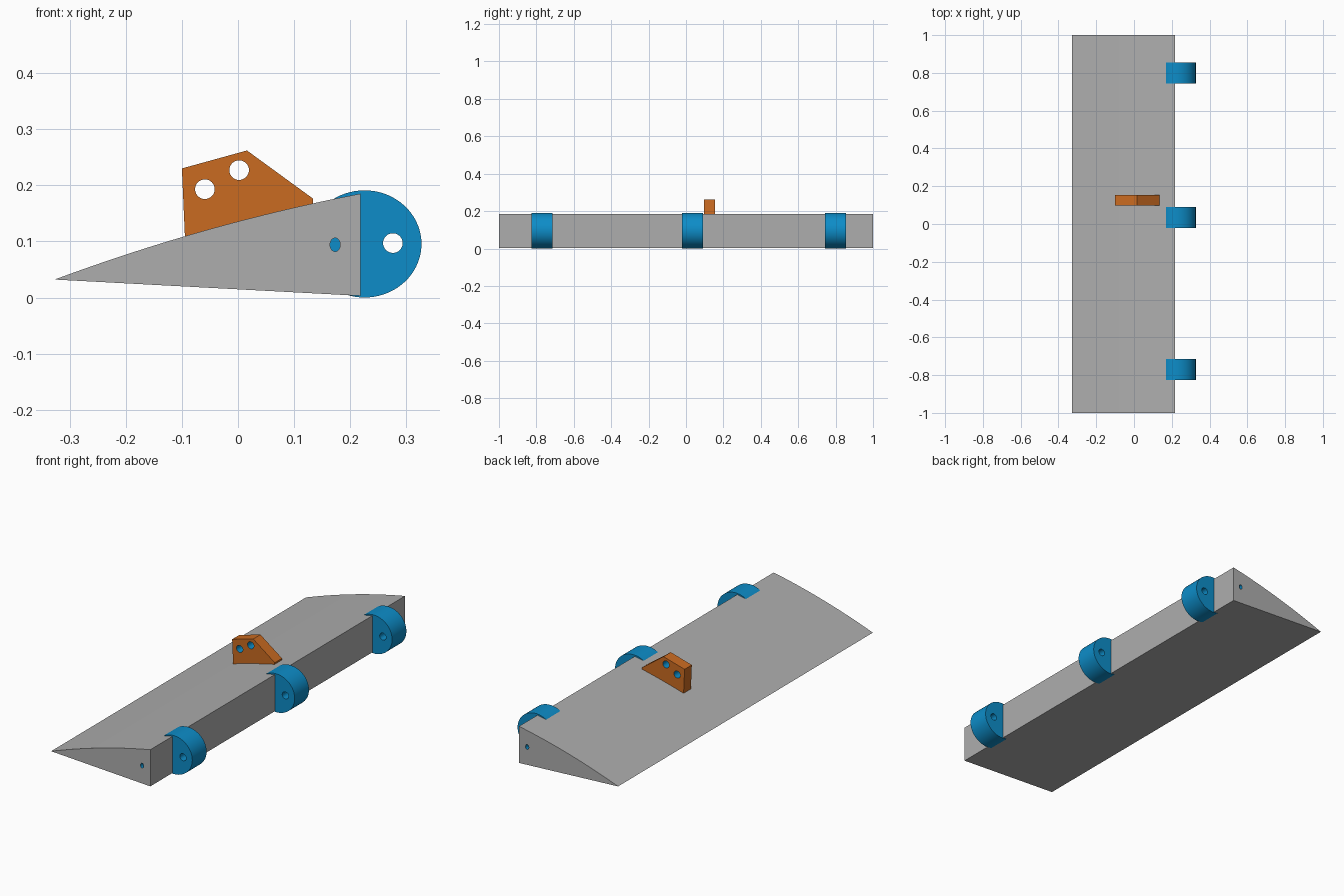
import bpy, bmesh, math
from mathutils import Matrix

if "Cube" in bpy.data.objects:
    bpy.data.objects.remove(bpy.data.objects["Cube"])


def material(name, rgb):
    m = bpy.data.materials.new(name)
    m.diffuse_color = (*rgb, 1)
    m.use_nodes = True
    m.node_tree.nodes["Principled BSDF"].inputs["Base Color"].default_value = m.diffuse_color
    return m


GREY = material("grey", (0.42, 0.42, 0.42))
BLUE = material("blue", (0.004, 0.265, 0.58))
ORANGE = material("orange", (0.59, 0.146, 0.015))


def ellipse(cx, cz, rx, rz, n):
    return [(cx + rx * math.cos(2 * math.pi * i / n),
             cz + rz * math.sin(2 * math.pi * i / n)) for i in range(n)]


def plate(name, outline, holes, y0, y1, mat):
    """Extrude an x-z outline from y0 to y1, with blue-walled elliptical holes."""
    curve = bpy.data.curves.new(name, 'CURVE')
    curve.dimensions = '2D'
    curve.fill_mode = 'BOTH'
    curve.extrude = (y1 - y0) / 2
    for pts in [outline] + [ellipse(*h, 32) for h in holes]:
        s = curve.splines.new('POLY')
        s.points.add(len(pts) - 1)
        for p, (x, z) in zip(s.points, pts):
            p.co = (x, z, 0, 1)
        s.use_cyclic_u = True
    tmp = bpy.data.objects.new(name + "_profile", curve)
    bpy.context.collection.objects.link(tmp)
    dg = bpy.context.evaluated_depsgraph_get()
    me = bpy.data.meshes.new_from_object(tmp.evaluated_get(dg))
    bpy.data.objects.remove(tmp)
    me.name = name
    me.materials.clear()
    me.materials.append(mat)
    me.materials.append(BLUE)

    bm = bmesh.new()
    bm.from_mesh(me)
    bmesh.ops.remove_doubles(bm, verts=bm.verts, dist=1e-5)
    bm.transform(Matrix.Translation((0, (y0 + y1) / 2, 0)) @ Matrix.Rotation(math.pi / 2, 4, 'X'))
    bmesh.ops.recalc_face_normals(bm, faces=bm.faces)
    for f in bm.faces:
        f.smooth = True
        c = f.calc_center_median()
        wall = abs(f.normal.y) < 0.5 and any(
            math.hypot((c.x - h[0]) / h[2], (c.z - h[1]) / h[3]) < 1.05 for h in holes)
        f.material_index = 1 if wall else 0
    bm.to_mesh(me)
    bm.free()
    me.set_sharp_from_angle(angle=math.radians(30))
    ob = bpy.data.objects.new(name, me)
    bpy.context.collection.objects.link(ob)
    return ob


# Wedge-shaped flap with a gently curved top and a rod hole along its length
N = 16
top = []
for i in range(N + 1):
    t = i / N
    top.append((-0.327 + 0.545 * t, 0.032 + 0.202 * t - 0.049 * t * t))
plate("flap", [(0.218, 0.003)] + top[::-1], [(0.173, 0.094, 0.009, 0.012)], -1, 1, GREY)

# Three rounded hinge lugs on the thick edge
for i, y in enumerate((-0.770, 0.034, 0.799)):
    plate(f"hinge_{i + 1}", ellipse(0.2255, 0.0955, 0.1015, 0.0955, 72),
          [(0.276, 0.097, 0.0175, 0.0175)], y - 0.056, y + 0.056, BLUE)

# Control horn standing on the flap, with two linkage holes
plate("control_horn",
      [(-0.1, 0.23), (0.016, 0.262), (0.134, 0.176), (0.134, 0.155), (-0.094, 0.095)],
      [(-0.059, 0.193, 0.0175, 0.0175), (0.002, 0.227, 0.0175, 0.0175)],
      0.097, 0.154, ORANGE)
